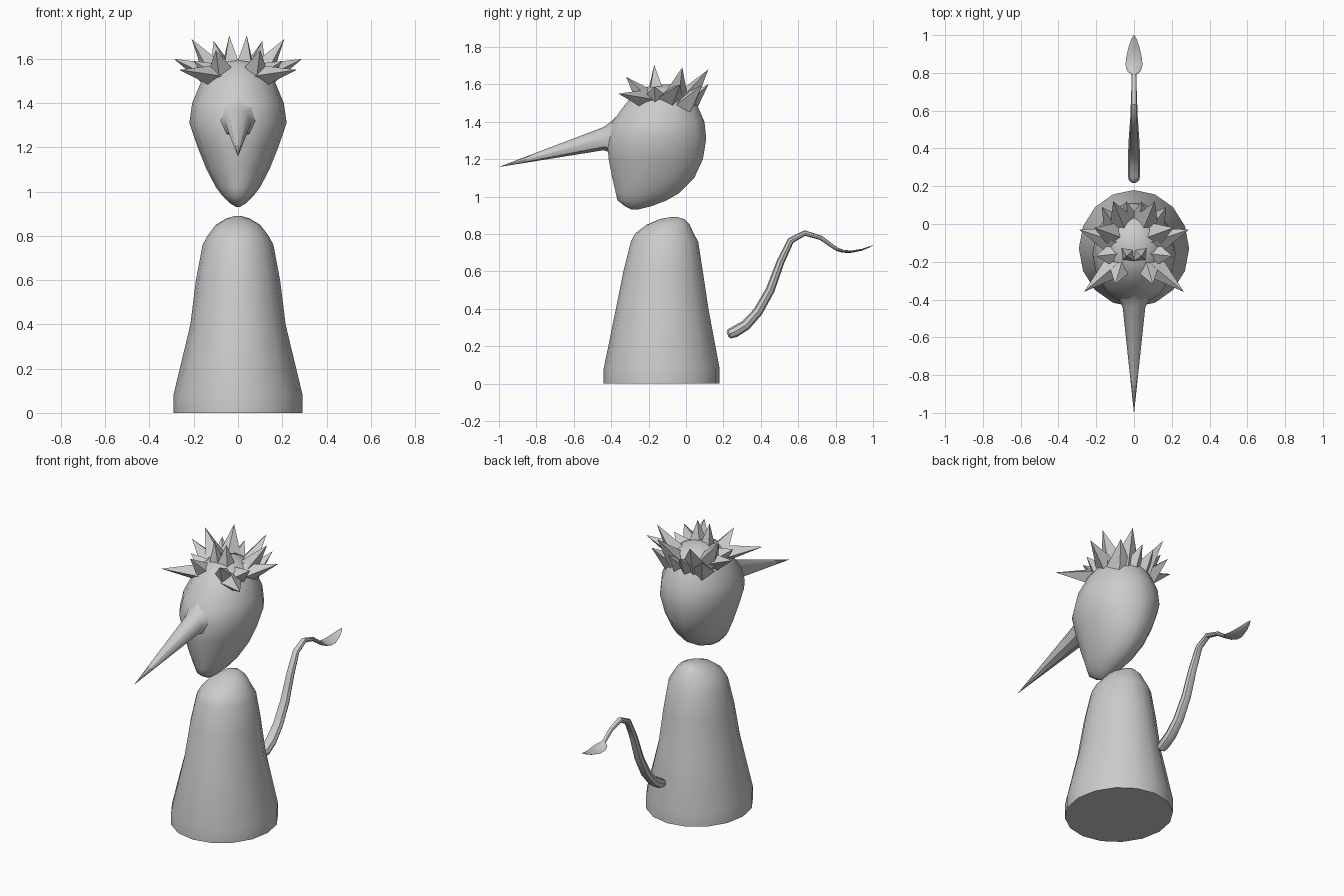
import bpy, bmesh, math
from mathutils import Vector

if "Cube" in bpy.data.objects:
    bpy.data.objects.remove(bpy.data.objects["Cube"])


def finish(name, bm, angle=40):
    bmesh.ops.remove_doubles(bm, verts=bm.verts, dist=0.0005)
    bmesh.ops.recalc_face_normals(bm, faces=bm.faces)
    me = bpy.data.meshes.new(name)
    bm.to_mesh(me)
    bm.free()
    ob = bpy.data.objects.new(name, me)
    bpy.context.collection.objects.link(ob)
    bpy.ops.object.select_all(action='DESELECT')
    ob.select_set(True)
    bpy.context.view_layer.objects.active = ob
    bpy.ops.object.shade_smooth_by_angle(angle=math.radians(angle))
    return ob


def loft(name, rings, sides, angle=40):
    """Skin rings given as (centre, first axis, second axis)."""
    bm = bmesh.new()
    loops = []
    for c, u, v in rings:
        loops.append([bm.verts.new(Vector(c) + Vector(u) * math.cos(a) + Vector(v) * math.sin(a))
                      for a in (2 * math.pi * i / sides for i in range(sides))])
    for lo, hi in zip(loops, loops[1:]):
        for i in range(sides):
            j = (i + 1) % sides
            bm.faces.new((lo[i], lo[j], hi[j], hi[i]))
    bm.faces.new(loops[0][::-1])
    bm.faces.new(loops[-1])
    return finish(name, bm, angle)


def slices(profile):
    """Profile rows: z, half width, front y, back y."""
    return [((0, (f + b) / 2, z), (rx, 0, 0), (0, (b - f) / 2, 0)) for z, rx, f, b in profile]


# Body: tapered bell with a rounded top
loft("body", slices([
    (0, .292, -.44, .18), (.08, .292, -.44, .18), (.4, .215, -.375, .12),
    (.6, .19, -.335, .09), (.76, .16, -.295, .065), (.805, .135, -.27, .04),
    (.85, .10, -.21, .02), (.88, .05, -.14, -.01), (.89, .012, -.085, -.045)]), 16)

# Head: egg narrowing to a chin at the front
loft("head", slices([
    (.93, .008, -.29, -.26), (.95, .04, -.33, -.18), (.98, .07, -.37, -.10),
    (1.02, .10, -.38, -.03), (1.10, .142, -.40, .05), (1.2, .182, -.42, .097),
    (1.31, .22, -.43, .115), (1.4, .207, -.40, .105), (1.5, .165, -.325, .06),
    (1.57, .11, -.26, .01), (1.60, .04, -.17, -.07)]), 14)

# Beak: flared root and long point
loft("beak", [((0, y, z), (rx, 0, 0), (0, 0, rz)) for y, z, rx, rz in
              [(-.34, 1.335, .12, .125), (-.39, 1.32, .085, .09),
               (-.44, 1.31, .06, .062), (-.995, 1.16, .001, .001)]], 8)

# Hair: mirrored crown of spikes, each (tip, base, base radius)
spikes = [
    ((.265, -.36, 1.55), (.10, -.22, 1.52), .065),
    ((.10, -.32, 1.64), (.07, -.22, 1.53), .07),
    ((.29, -.03, 1.60), (.11, -.09, 1.52), .075),
    ((.04, -.17, 1.705), (.03, -.16, 1.56), .06),
    ((.20, -.17, 1.59), (.11, -.16, 1.53), .07),
    ((.21, -.02, 1.69), (.10, -.06, 1.53), .075),
    ((.11, .12, 1.68), (.06, .0, 1.52), .075),
    ((.17, .09, 1.60), (.10, -.01, 1.49), .07),
    ((.04, .12, 1.60), (.03, .01, 1.49), .07)]
bm = bmesh.new()
for tip, base, r in spikes:
    for side in (-1, 1):
        t, b = (Vector((p[0] * side, p[1], p[2])) for p in (tip, base))
        d = (t - b).normalized()
        u = d.cross(Vector((0, 0, 1))).normalized()
        v = u.cross(d)
        ring = [bm.verts.new(b + u * r * math.cos(k * math.pi / 2) + v * r * .8 * math.sin(k * math.pi / 2))
                for k in range(4)]
        apex = bm.verts.new(t)
        for k in range(4):
            bm.faces.new((ring[k], ring[(k + 1) % 4], apex))
        bm.faces.new(ring[::-1])
finish("hair_spikes", bm, 30)

# Tail: path rows y, z, half width, half thickness; ends in a flat leaf
path = [(.222, .262, .014, .014), (.232, .266, .028, .026), (.26, .277, .033, .03),
        (.32, .313, .033, .028), (.385, .385, .031, .026), (.45, .50, .028, .024),
        (.505, .65, .024, .021), (.56, .765, .02, .018), (.635, .805, .017, .015),
        (.72, .78, .014, .012), (.79, .73, .013, .01), (.81, .717, .036, .009),
        (.84, .708, .045, .008), (.88, .705, .042, .006), (.94, .716, .028, .005),
        (.98, .731, .014, .003), (1.0, .74, .001, .001)]
rings = []
for i, (y, z, w, h) in enumerate(path):
    a, b = path[max(i - 1, 0)], path[min(i + 1, len(path) - 1)]
    t = Vector((0, b[0] - a[0], b[1] - a[1])).normalized()
    rings.append(((0, y, z), (w, 0, 0), (0, -t.z * h, t.y * h)))
loft("tail", rings, 8)
